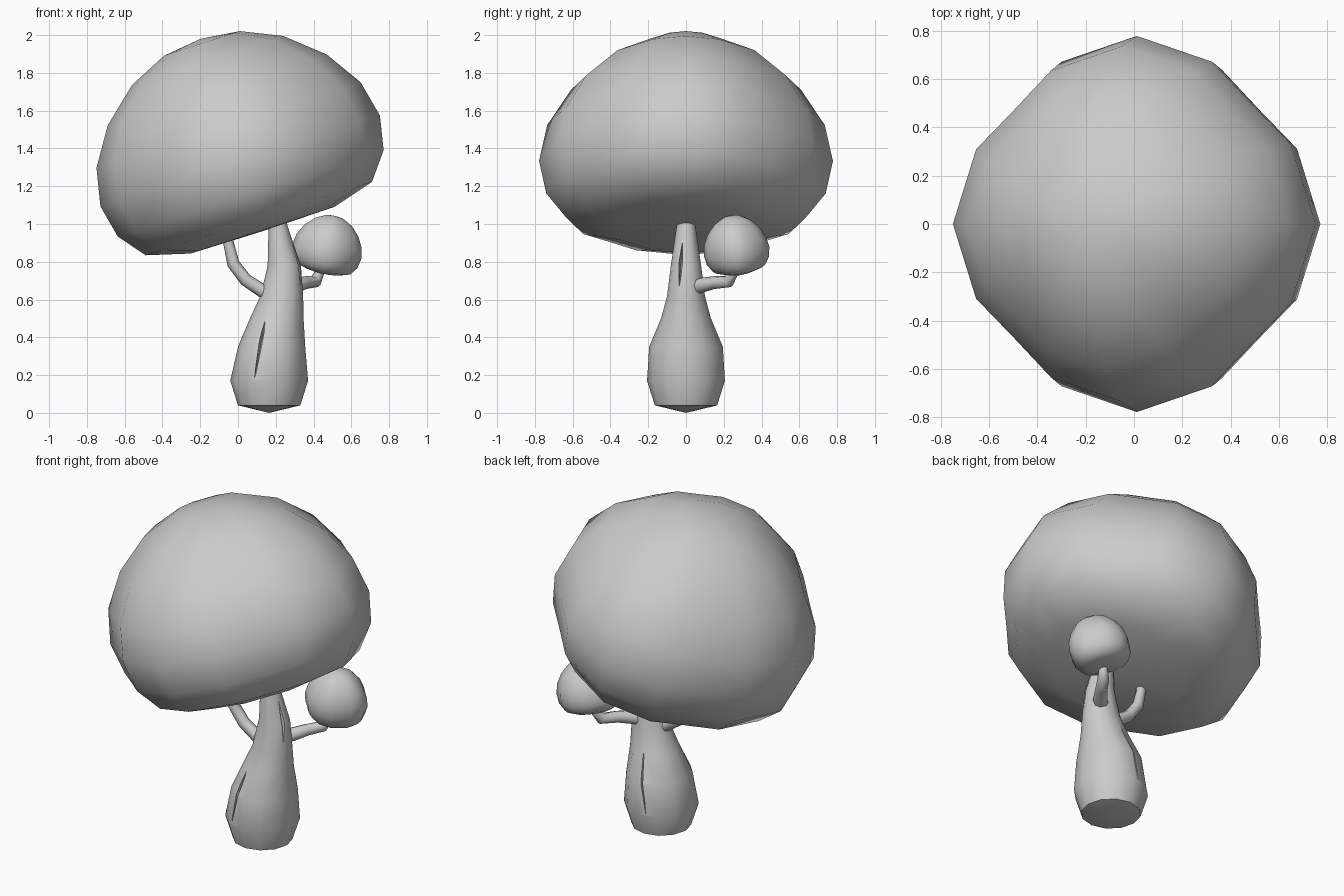
import bpy, bmesh
from math import radians, cos, sin, atan2
from mathutils import Vector, Euler

if "Cube" in bpy.data.objects:
    bpy.data.objects.remove(bpy.data.objects["Cube"])


def finish(ob, angle=45):
    bpy.ops.object.select_all(action='DESELECT')
    ob.select_set(True)
    bpy.context.view_layer.objects.active = ob
    bpy.ops.object.shade_smooth_by_angle(angle=radians(angle))


def add_mesh(name, bm):
    bmesh.ops.recalc_face_normals(bm, faces=bm.faces)
    me = bpy.data.meshes.new(name)
    bm.to_mesh(me)
    bm.free()
    ob = bpy.data.objects.new(name, me)
    bpy.context.collection.objects.link(ob)
    return ob


def loft(name, rings, bottom, top):
    """Skin stacked rings of equal size and close both ends with a fan."""
    bm = bmesh.new()
    loops = [[bm.verts.new(p) for p in r] for r in rings]
    n = len(loops[0])
    for a, b in zip(loops, loops[1:]):
        for i in range(n):
            bm.faces.new((a[i], a[(i + 1) % n], b[(i + 1) % n], b[i]))
    for tip, loop in ((bottom, loops[0]), (top, loops[-1])):
        v = bm.verts.new(tip)
        for i in range(n):
            bm.faces.new((v, loop[i], loop[(i + 1) % n]))
    return add_mesh(name, bm)


# foliage: squashed dome, slightly square in plan
PLAN = [(0, 1.0), (26, 0.96), (45, 0.905), (64, 0.96)]
DOME = [(0.40, -0.455), (0.63, -0.39), (0.74, -0.25), (0.778, -0.07),
        (0.735, 0.13), (0.61, 0.325), (0.42, 0.49), (0.21, 0.585)]


def foliage(name, loc, rot, scale):
    plan = [(radians(a + 90 * q), k) for q in range(4) for a, k in PLAN]
    rings = [[(r * k * cos(a), r * k * sin(a), z) for a, k in plan] for r, z in DOME]
    ob = loft(name, rings, (0, 0, -0.46), (0, 0, 0.61))
    ob.location, ob.scale = loc, scale
    ob.rotation_euler = [radians(a) for a in rot]
    finish(ob, 60)


foliage("main_foliage", (-0.01, 0, 1.40), (0, -18, 0), (1, 1, 1))
foliage("small_foliage", (0.475, 0.265, 0.875), (8, 13, 0), (0.24, 0.225, 0.285))

# trunk: centre x, half width x, half width y, height
TRUNK = [(0.165, 0.165, 0.165, 0.04), (0.165, 0.206, 0.206, 0.17),
         (0.178, 0.178, 0.195, 0.35), (0.205, 0.142, 0.132, 0.50),
         (0.232, 0.113, 0.10, 0.62), (0.245, 0.088, 0.08, 0.78),
         (0.212, 0.05, 0.05, 0.99), (0.205, 0.045, 0.045, 1.05)]
N = 12
rings = [[(cx + rx * cos(i * 6.283185 / N), ry * sin(i * 6.283185 / N), z)
          for i in range(N)] for cx, rx, ry, z in TRUNK]
trunk = loft("trunk", rings, (0.165, 0, 0.0), (0.205, 0, 1.05))

# bark slits carved into the trunk: lower end, upper end, width axis
SLITS = [((0.085, -0.19, 0.17), (0.15, -0.125, 0.53), (1, 0, 0)),
         ((0.335, -0.037, 0.66), (0.285, -0.018, 0.91), (0, 1, 0)),
         ((0.13, 0.20, 0.17), (0.20, 0.125, 0.53), (1, 0, 0))]
for a, b, w in SLITS:
    a, b, w = Vector(a), Vector(b), Vector(w) * 0.013
    mid = (a + b) / 2
    d = (b - a).cross(w).normalized() * 0.045
    bm = bmesh.new()
    lo, hi = bm.verts.new(a), bm.verts.new(b)
    belt = [bm.verts.new(mid + o) for o in (w, d, -w, -d)]
    for i in range(4):
        bm.faces.new((lo, belt[i], belt[(i + 1) % 4]))
        bm.faces.new((hi, belt[(i + 1) % 4], belt[i]))
    cutter = add_mesh("slit_cutter", bm)
    cutter.hide_render = True
    mod = trunk.modifiers.new("slit", 'BOOLEAN')
    mod.operation, mod.object, mod.solver = 'DIFFERENCE', cutter, 'EXACT'
    bpy.context.view_layer.objects.active = trunk
    bpy.ops.object.modifier_apply(modifier=mod.name)
    bpy.data.objects.remove(cutter)
finish(trunk, 50)


# branches: bent tubes
def branch(name, pts):
    cu = bpy.data.curves.new(name, 'CURVE')
    cu.dimensions = '3D'
    cu.bevel_depth, cu.bevel_resolution, cu.use_fill_caps = 1.0, 2, True
    sp = cu.splines.new('POLY')
    sp.points.add(len(pts) - 1)
    for p, (x, y, z, r) in zip(sp.points, pts):
        p.co, p.radius = (x, y, z, 1), r
    ob = bpy.data.objects.new(name, cu)
    bpy.context.collection.objects.link(ob)
    bpy.ops.object.select_all(action='DESELECT')
    ob.select_set(True)
    bpy.context.view_layer.objects.active = ob
    bpy.ops.object.convert(target='MESH')
    finish(bpy.context.view_layer.objects.active, 60)


branch("left_branch", [(0.20, 0, 0.615, 0.036), (0.13, 0, 0.645, 0.036), (0.04, 0, 0.705, 0.034),
                       (-0.025, 0, 0.79, 0.033), (-0.05, 0, 0.90, 0.028), (-0.05, 0, 0.96, 0.024)])
branch("right_branch", [(0.25, 0.03, 0.66, 0.04), (0.31, 0.08, 0.675, 0.04),
                        (0.36, 0.15, 0.69, 0.034), (0.41, 0.225, 0.695, 0.033),
                        (0.43, 0.25, 0.74, 0.026), (0.435, 0.255, 0.80, 0.022)])
